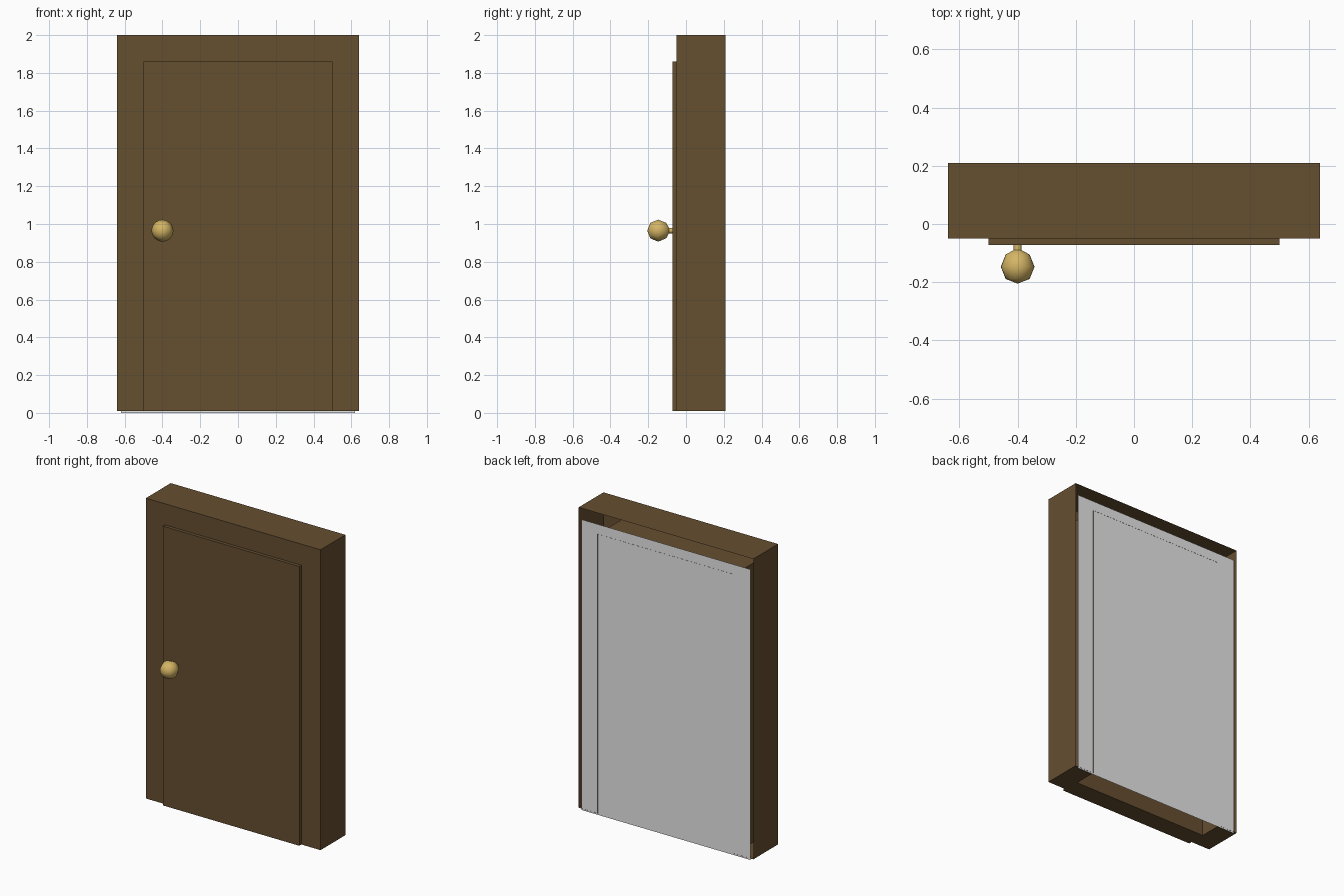
import bpy, bmesh, math

if "Cube" in bpy.data.objects:
    bpy.data.objects.remove(bpy.data.objects["Cube"])


def material(name, rgb):
    m = bpy.data.materials.new(name)
    m.diffuse_color = (*rgb, 1)
    m.use_nodes = True
    m.node_tree.nodes["Principled BSDF"].inputs["Base Color"].default_value = m.diffuse_color
    return m


brown = material("brown wood", (0.13, 0.077, 0.03))
gold = material("brass", (0.66, 0.46, 0.13))
grey = material("light grey", (0.8, 0.8, 0.8))


def finish(bm, name, mat):
    me = bpy.data.meshes.new(name)
    bm.to_mesh(me)
    bm.free()
    me.materials.append(mat)
    ob = bpy.data.objects.new(name, me)
    bpy.context.collection.objects.link(ob)
    return ob


BOTTOM, FRONT, BACK = 0.01, -0.05, 0.21

# Door frame: an upside-down U outline, pulled back, with an open rear
outline = [(-0.64, BOTTOM), (-0.5, BOTTOM), (-0.5, 1.86), (0.5, 1.86),
           (0.5, BOTTOM), (0.64, BOTTOM), (0.64, 2.0), (-0.64, 2.0)]
bm = bmesh.new()
front = [bm.verts.new((x, FRONT, z)) for x, z in outline]
back = [bm.verts.new((x, BACK, z)) for x, z in outline]
bm.faces.new(front)
for i in range(len(outline)):
    j = (i + 1) % len(outline)
    bm.faces.new((front[j], front[i], back[i], back[j]))
finish(bm, "door_frame", brown)

# Door slab, standing slightly proud of the frame
bm = bmesh.new()
bmesh.ops.create_cube(bm, size=1)
lo, hi = (-0.5, -0.072, BOTTOM), (0.5, 0.056, 1.86)
for v in bm.verts:
    v.co = [hi[k] if v.co[k] > 0 else lo[k] for k in range(3)]
finish(bm, "door_slab", brown)

# Plain sheet closing the rear, leaving a gap under the top
bm = bmesh.new()
corners = [(0.62, 0), (-0.62, 0), (-0.62, 1.925), (0.62, 1.925)]
bm.faces.new([bm.verts.new((x, BACK - 0.001, z)) for x, z in corners])
finish(bm, "back_sheet", grey)

# Knob with its stem, turned around the y axis
profile = [(0, -0.205), (0.041, -0.189), (0.058, -0.147), (0.041, -0.105),
           (0.014, -0.09), (0.014, -0.068)]
bm = bmesh.new()
vs = [bm.verts.new((-0.4 + r, y, 0.965)) for r, y in profile]
es = [bm.edges.new(p) for p in zip(vs, vs[1:])]
bmesh.ops.spin(bm, geom=vs + es, cent=(-0.4, 0, 0.965), axis=(0, 1, 0),
               angle=2 * math.pi, steps=24)
bmesh.ops.remove_doubles(bm, verts=bm.verts, dist=0.0005)
bmesh.ops.recalc_face_normals(bm, faces=bm.faces)
# An open shell: make sure the front cap looks outwards
if min(bm.faces, key=lambda f: f.calc_center_median().y).normal.y > 0:
    bmesh.ops.reverse_faces(bm, faces=bm.faces)
knob = finish(bm, "door_knob", gold)
bpy.context.view_layer.objects.active = knob
knob.select_set(True)
bpy.ops.object.shade_smooth_by_angle(angle=math.radians(55))
